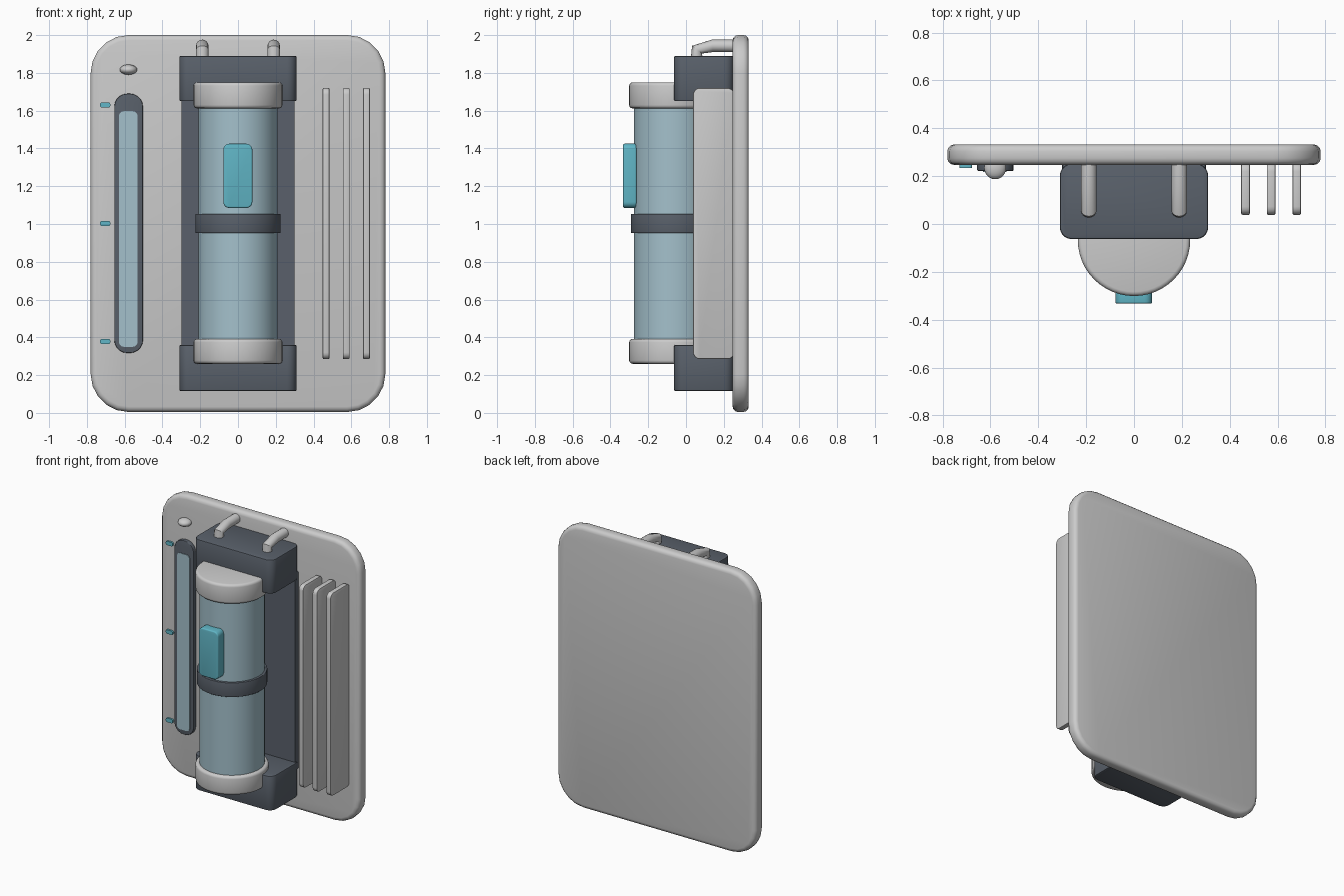
import bpy
import bmesh
import math
from mathutils import Matrix, Vector

cube = bpy.data.objects.get("Cube")
if cube:
    bpy.data.objects.remove(cube, do_unlink=True)


def material(name, rgb):
    m = bpy.data.materials.new(name)
    m.use_nodes = True
    m.diffuse_color = (*rgb, 1)
    m.node_tree.nodes["Principled BSDF"].inputs["Base Color"].default_value = (*rgb, 1)
    return m


GREY = material("light grey", (0.60, 0.60, 0.60))
DARK = material("slate", (0.10, 0.118, 0.145))
BLUE = material("pale blue", (0.37, 0.53, 0.60))
TEAL = material("teal", (0.12, 0.47, 0.57))


def finish(name, bm, mat, angle=35):
    mesh = bpy.data.meshes.new(name)
    bmesh.ops.recalc_face_normals(bm, faces=bm.faces)
    bm.to_mesh(mesh)
    bm.free()
    mesh.materials.append(mat)
    ob = bpy.data.objects.new(name, mesh)
    bpy.context.collection.objects.link(ob)
    bpy.ops.object.select_all(action='DESELECT')
    ob.select_set(True)
    bpy.context.view_layer.objects.active = ob
    bpy.ops.object.shade_smooth_by_angle(angle=math.radians(angle))
    return ob


def slab(name, mat, x, y, z, axis, radius, edge=0.0, seg=5, edge_seg=3):
    """Box with corners rounded around one axis and softened rims."""
    bm = bmesh.new()
    bmesh.ops.create_cube(bm, size=1)
    lo, hi = Vector((x[0], y[0], z[0])), Vector((x[1], y[1], z[1]))
    size = hi - lo
    for v in bm.verts:
        v.co = (lo + hi) / 2 + Vector(a * b for a, b in zip(v.co, size))
    along = [e for e in bm.edges
             if abs((e.verts[0].co - e.verts[1].co).normalized()[axis]) > 0.9]
    bmesh.ops.bevel(bm, geom=along, offset=radius, segments=seg,
                    profile=0.5, affect='EDGES')
    if edge:
        rim = [e for e in bm.edges if e.calc_face_angle(0) > 1.2]
        bmesh.ops.bevel(bm, geom=rim, offset=edge, segments=edge_seg,
                        profile=0.5, affect='EDGES')
    return finish(name, bm, mat)


def drum(name, mat, radius, z, edge=0.0):
    """Upright cylinder on the canister axis."""
    bm = bmesh.new()
    bmesh.ops.create_cone(bm, cap_ends=True, segments=48, radius1=radius,
                          radius2=radius, depth=z[1] - z[0],
                          matrix=Matrix.Translation((0, -0.066, sum(z) / 2)))
    if edge:
        rim = [e for e in bm.edges if e.calc_face_angle(0) > 1.2]
        bmesh.ops.bevel(bm, geom=rim, offset=edge, segments=3,
                        profile=0.5, affect='EDGES')
    return finish(name, bm, mat)


# Wall panel and backing strip
slab("wall_panel", GREY, (-0.78, 0.78), (0.247, 0.332), (0.005, 2.0), 1, 0.2, 0.028)
slab("backing_strip", DARK, (-0.3, 0.3), (0.21, 0.255), (0.3, 1.7), 1, 0.01, seg=2)

# Clamps holding the canister
for name, z in (("lower_clamp", (0.115, 0.36)), ("upper_clamp", (1.65, 1.89))):
    slab(name, DARK, (-0.31, 0.31), (-0.063, 0.252), z, 2, 0.05, 0.008, edge_seg=2)

# Canister
drum("canister_body", BLUE, 0.21, (0.36, 1.64))
drum("canister_band", DARK, 0.226, (0.952, 1.053), 0.004)
drum("lower_cap", GREY, 0.235, (0.26, 0.392), 0.018)
drum("upper_cap", GREY, 0.235, (1.612, 1.75), 0.018)
slab("canister_badge", TEAL, (-0.078, 0.076), (-0.333, -0.262), (1.085, 1.425), 1, 0.032, 0.008)

# Cooling fins
for i in range(3):
    x = 0.466 + 0.107 * i
    slab(f"fin_{i + 1}", GREY, (x - 0.018, x + 0.018), (0.038, 0.255),
         (0.285, 1.72), 0, 0.035, 0.006, edge_seg=2)

# Level gauge with tick marks
slab("gauge_frame", DARK, (-0.655, -0.503), (0.222, 0.255), (0.317, 1.69), 1, 0.07, 0.004)
slab("gauge_window", BLUE, (-0.63, -0.532), (0.217, 0.24), (0.35, 1.597), 1, 0.025)
for i, z in enumerate((0.378, 1.003, 1.63)):
    slab(f"gauge_tick_{i + 1}", TEAL, (-0.73, -0.676), (0.234, 0.255),
         (z - 0.014, z + 0.014), 1, 0.01, seg=3)

# Indicator knob
bm = bmesh.new()
bmesh.ops.create_uvsphere(bm, u_segments=24, v_segments=12, radius=1,
                          matrix=Matrix.Translation((-0.58, 0.235, 1.817))
                          @ Matrix.Diagonal((0.046, 0.048, 0.027, 1)))
finish("indicator_knob", bm, GREY, 60)


# Bent pipes from the panel into the upper clamp
def pipe(name, x, path, radius, sides=16):
    bm = bmesh.new()
    pts = [Vector((x, y, z)) for y, z in path]
    rings = []
    for i, p in enumerate(pts):
        a = (p - pts[i - 1]).normalized() if i else (pts[1] - p).normalized()
        b = (pts[i + 1] - p).normalized() if i + 1 < len(pts) else a
        up = (a + b).normalized().cross(Vector((1, 0, 0)))
        turns = [2 * math.pi * k / sides for k in range(sides)]
        rings.append([bm.verts.new(p + radius * (Vector((math.cos(t), 0, 0)) + up * math.sin(t)))
                      for t in turns])
    for r, s in zip(rings, rings[1:]):
        for k in range(sides):
            n = (k + 1) % sides
            bm.faces.new((r[k], r[n], s[n], s[k]))
    bm.faces.new(rings[0])
    bm.faces.new(rings[-1])
    finish(name, bm, GREY)


for side, x in (("left", 0.189), ("right", -0.189)):
    pipe(f"{side}_pipe", x, ((0.058, 1.87), (0.058, 1.923), (0.14, 1.943), (0.27, 1.943)), 0.033)
